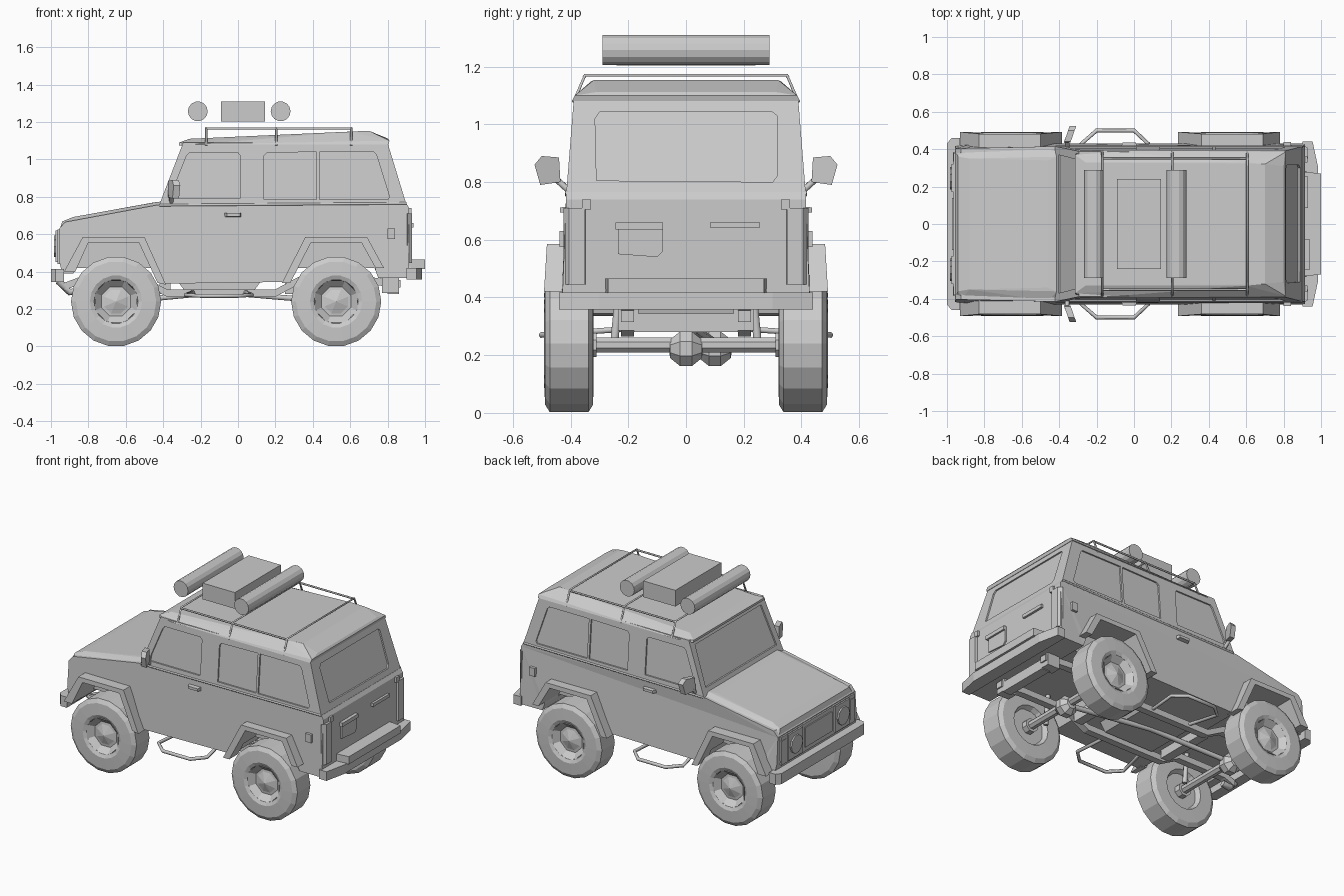
import bpy, bmesh, math
from mathutils import Vector

if "Cube" in bpy.data.objects:
    bpy.data.objects.remove(bpy.data.objects["Cube"])


def finish(name, bm):
    bmesh.ops.recalc_face_normals(bm, faces=bm.faces)
    me = bpy.data.meshes.new(name)
    bm.to_mesh(me)
    bm.free()
    ob = bpy.data.objects.new(name, me)
    bpy.context.collection.objects.link(ob)
    return ob


def prism(name, pts, vec):
    """Extrude a 3D polygon along vec."""
    bm = bmesh.new()
    f = bm.faces.new([bm.verts.new(p) for p in pts])
    r = bmesh.ops.extrude_face_region(bm, geom=[f], use_keep_orig=True)
    bmesh.ops.translate(bm, vec=vec, verts=[v for v in r['geom'] if isinstance(v, bmesh.types.BMVert)])
    return finish(name, bm)


def side_prism(name, prof, y0, y1):
    return prism(name, [(x, y0, z) for x, z in prof], (0, y1 - y0, 0))


def hull(name, pts):
    """Convex solid around the points."""
    bm = bmesh.new()
    for p in pts:
        bm.verts.new(p)
    bmesh.ops.convex_hull(bm, input=bm.verts)
    bmesh.ops.dissolve_limit(bm, angle_limit=0.01, verts=bm.verts, edges=bm.edges)
    return finish(name, bm)


def box(name, x0, x1, y0, y1, z0, z1):
    return prism(name, [(x0, y0, z0), (x1, y0, z0), (x1, y1, z0), (x0, y1, z0)], (0, 0, z1 - z0))


def lathe(name, prof, sides, x, z, s=1):
    """Turn (y, radius) points around a sideways axle."""
    bm = bmesh.new()
    rings = []
    for y, r in prof:
        n = 1 if r == 0 else sides
        rings.append([bm.verts.new((x + r * math.sin(2 * math.pi * (i + .5) / sides), s * y,
                                    z + r * math.cos(2 * math.pi * (i + .5) / sides))) for i in range(n)])
    for a, b in zip(rings, rings[1:]):
        for i in range(sides):
            j = (i + 1) % sides
            q = [a[i % len(a)], a[j % len(a)], b[j % len(b)], b[i % len(b)]]
            bm.faces.new(list(dict.fromkeys(q)))
    return finish(name, bm)


def tube(name, pts, r):
    cu = bpy.data.curves.new(name, 'CURVE')
    cu.dimensions = '3D'
    cu.bevel_depth, cu.bevel_resolution, cu.use_fill_caps = r, 1, True
    sp = cu.splines.new('POLY')
    sp.points.add(len(pts) - 1)
    for p, c in zip(sp.points, pts):
        p.co = (*c, 1)
    ob = bpy.data.objects.new(name, cu)
    bpy.context.collection.objects.link(ob)


def cut(ob, cutters):
    bpy.context.view_layer.objects.active = ob
    for c in cutters:
        m = ob.modifiers.new('cut', 'BOOLEAN')
        m.operation, m.object, m.solver = 'DIFFERENCE', c, 'EXACT'
        bpy.ops.object.modifier_apply(modifier=m.name)
        bpy.data.objects.remove(c)


# Lower body with wheel wells; top edge leans inward
front_arch = [(-.87, .30), (-.87, .40), (-.80, .555), (-.53, .555), (-.43, .34), (-.43, .30)]
rear_arch = [(.28, .30), (.28, .34), (.39, .555), (.66, .555), (.735, .42), (.735, .30)]
body = side_prism('body', [(-.94, .39), (-.957, .46), (-.955, .63), (-.925, .665), (-.44, .755), (.90, .765),
                           (.915, .74), (.915, .365), (.75, .365), (.73, .42), (.28, .42), (.26, .345),
                           (-.41, .335), (-.44, .42), (-.86, .42), (-.88, .39)], -.43, .43)
for v in body.data.vertices:
    if v.co.z > .6:
        v.co.y *= .965 if v.co.x > -.9 else .94
    elif v.co.x < -.93:
        v.co.y *= .97
cut(body, [side_prism('well', p, s * .28, s * .6) for s in (1, -1) for p in (front_arch, rear_arch)])

# Hood slab and cowl
hull('hood', [(x, s * y, z) for s in (1, -1) for x, y, z in
              [(-.95, .38, .635), (-.94, .36, .668), (-.88, .35, .692), (-.46, .34, .768), (-.46, .41, .745),
               (-.41, .36, .775), (-.41, .41, .745), (-.92, .40, .655)]])


# Cabin with recessed windows
def side_y(z):
    return .415 - (z - .76) * .08


def front_x(z):
    return -.42 + (z - .76) * .385


def rear_x(z):
    return .90 - (z - .76) * .305


cabin = hull('cabin', [(f(z), s * side_y(z), z) for f in (front_x, rear_x) for z in (.755, 1.09) for s in (1, -1)])
side_windows = [
    [(-.355, .79), (-.35, .83), (-.275, 1.02), (-.26, 1.035), (.0, 1.035), (.012, 1.02), (.012, .79)],
    [(.14, .785), (.14, 1.02), (.155, 1.035), (.42, 1.04), (.42, .785)],
    [(.435, .785), (.435, 1.04), (.725, 1.04), (.74, 1.025), (.81, .80), (.80, .785)]]
cutters = [prism('pane', [(x, s * (side_y(z) - .01), z) for x, z in w], (0, s * .06, 0))
           for s in (1, -1) for w in side_windows]
screen = [(-.37, .80), (.37, .80), (.345, 1.05), (-.345, 1.05)]
back_glass = [(-.31, .805), (.30, .80), (.315, .82), (.315, 1.03), (.30, 1.042), (-.30, 1.042), (-.315, 1.02)]
cutters.append(prism('pane', [(front_x(z) + .01, y, z) for y, z in screen], (-.06, 0, 0)))
cutters.append(prism('pane', [(rear_x(z) - .01, y, z) for y, z in back_glass], (.06, 0, 0)))
cut(cabin, cutters)

# Roof with chamfered edges
hull('roof', [(x, s * y, z) for s in (1, -1) for x, y, z in
              [(-.315, .375, 1.075), (-.315, .37, 1.09), (.805, .395, 1.08), (.81, .385, 1.10), (-.22, .395, 1.08),
               (-.26, .33, 1.11), (.60, .33, 1.148), (.70, .32, 1.153), (.80, .31, 1.112)]])

# Roof rack hoops and rails
for x in (-.17, .205, .605):
    tube('rack_hoop', [(x, -.39, 1.075), (x, -.35, 1.17), (x, .35, 1.17), (x, .39, 1.075)], .006)
for s in (1, -1):
    tube('rack_rail', [(-.17, s * .352, 1.165), (.605, s * .352, 1.165)], .006)

# Roof load
for x in (-.215, .228):
    lathe('roof_roll', [(-.29, 0), (-.29, .053), (.29, .053), (.29, 0)], 14, x, 1.257)
box('roof_case', -.09, .145, -.24, .24, 1.203, 1.31)

# Wheels: tyre and faceted hub
tyre = [(.45, .11), (.482, .118), (.492, .14), (.488, .215), (.472, .241), (.338, .241), (.322, .215),
        (.32, .13), (.36, .11)]
hub = [(.475, 0), (.452, .068), (.45, .085), (.484, .122), (.40, .125), (.35, .12), (.35, 0)]
for x in (-.652, .525):
    for s in (1, -1):
        lathe('tyre', tyre, 18, x, .24, s)
        lathe('hub', hub, 8, x, .24, s)
    # Axle and differential
    lathe('axle', [(-.36, 0), (-.36, .045), (-.31, .045), (-.31, .028), (.31, .028), (.31, .045), (.36, .045),
                   (.36, 0)], 8, x, .235)
    d = .1 if x < 0 else 0
    lathe('differential', [(d - .06, 0), (d - .055, .035), (d - .02, .065), (d + .02, .065), (d + .055, .035),
                           (d + .06, 0)], 8, x, .222)

# Wheel arch flares
outer_front = [(-.93, .40), (-.83, .585), (-.50, .585), (-.385, .33)]
outer_rear = [(.235, .34), (.36, .585), (.69, .585), (.78, .42)]
for s in (1, -1):
    for outer, inner in ((outer_front, front_arch), (outer_rear, rear_arch)):
        flare = side_prism('wheel_flare', outer + inner[1:5][::-1], s * .40, s * .492)
        for v in flare.data.vertices:
            if abs(v.co.y) > .45 and v.co.z > .5:
                v.co.y = s * .482

# Bumpers
hull('front_bumper', [(x, s * y, z) for s in (1, -1) for z in (.345, .415)
                      for x, y in ((-1, .43), (-.975, .46), (-.93, .46))])
for s in (1, -1):
    tube('front_bracket', [(-.96, s * .22, .35), (-.90, s * .2, .29), (-.85, s * .2, .30)], .02)
hull('rear_bumper', [(x, s * y, z) for s in (1, -1) for z in (.358, .418)
                     for x, y in ((.90, .44), (.955, .44), (.985, .30))])
prism('rear_step', [(.90, -.28, .415), (1, -.27, .415), (1, .27, .415), (.90, .28, .415)], (0, 0, .05))

# Front grille and lamps
box('grille_panel', -.965, -.94, -.38, .38, .44, .625)
box('grille', -.972, -.95, -.14, .14, .47, .60)
for s in (1, -1):
    box('lamp_housing', -.975, -.95, s * .17, s * .32, .45, .62)
    bpy.ops.mesh.primitive_cylinder_add(vertices=10, radius=.06, depth=.03, location=(-.97, s * .245, .535),
                                        rotation=(0, math.pi / 2, 0))
    bpy.context.object.name = 'headlamp'
    box('indicator', -.968, -.94, s * .335, s * .385, .47, .60)

# Rear lamps, plate and handle
for s in (1, -1):
    hull('tail_lamp', [(x, s * y, z) for z in (.445, .71) for x, y in
                       ((.90, .345), (.93, .35), (.93, .405), (.905, .425))])
    box('lamp_cap', .90, .928, s * .33, s * .36, .705, .74)
    box('side_marker', .80, .84, s * .42, s * .438, .575, .63)
prism('plate', [(.91, -.235, .55), (.91, -.10, .54), (.91, -.08, .56), (.91, -.08, .65), (.91, -.235, .65)], (.015, 0, 0))
box('plate_lamp', .91, .937, -.245, -.08, .635, .66)
box('rear_handle', .91, .93, .085, .255, .64, .662)
prism('rear_valance', [(.91, -.28, .42), (.91, .28, .42), (.91, .27, .465), (.91, -.27, .465)], (.012, 0, 0))

for s in (1, -1):
    # Belt trim, door handle, door mirror
    tube('belt_trim', [(-.42, s * .413, .755), (.90, s * .413, .765)], .007)
    hull('door_handle', [(x, s * y, z) for x, y, z in
                         [(-.075, .40, .69), (.02, .40, .69), (-.075, .40, .715), (.02, .40, .715),
                          (-.06, .436, .695), (.01, .436, .695), (-.06, .436, .712), (.01, .436, .712)]])
    mirror = [(.435, .80), (.505, .79), (.525, .86), (.50, .89), (.44, .885)]
    prism('mirror', [(-.375 + (y - .435) * .35, s * y, z) for y, z in mirror], (.035, 0, 0))
    tube('mirror_arm', [(-.355, s * .40, .765), (-.36, s * .45, .81)], .012)
    # Side step hoop
    tube('side_step', [(-.24, s * .22, .29), (-.28, s * .43, .275), (-.20, s * .50, .27), (0, s * .50, .27),
                       (.075, s * .43, .275), (.04, s * .22, .29)], .011)
    # Chassis rail, sweeping up over the axles
    top = [(-.93, .34), (-.85, .37), (-.50, .37), (-.38, .305), (.20, .305), (.32, .37), (.70, .37), (.87, .355)]
    side_prism('chassis_rail', top + [(x, z - .04) for x, z in top[::-1]], s * .18, s * .225)
    box('tail_bracket', .77, .86, s * .165, s * .235, .285, .366)
    # Shock absorbers
    for x in (-.60, .47):
        tube('shock', [(x, s * .25, .23), (x, s * .23, .43)], .016)

# Cross members and belly tank
for x in (-.42, .25, .80):
    box('cross_member', x, x + .06, -.18, .18, .28, .345)
hull('belly_tank', [(x, y, z) for y in (-.17, .17) for x, z in ((-.32, .345), (.12, .345), (-.28, .29), (.08, .29))])
tube('drive_shaft', [(-.62, .1, .24), (-.1, .03, .29), (.49, 0, .24)], .016)
